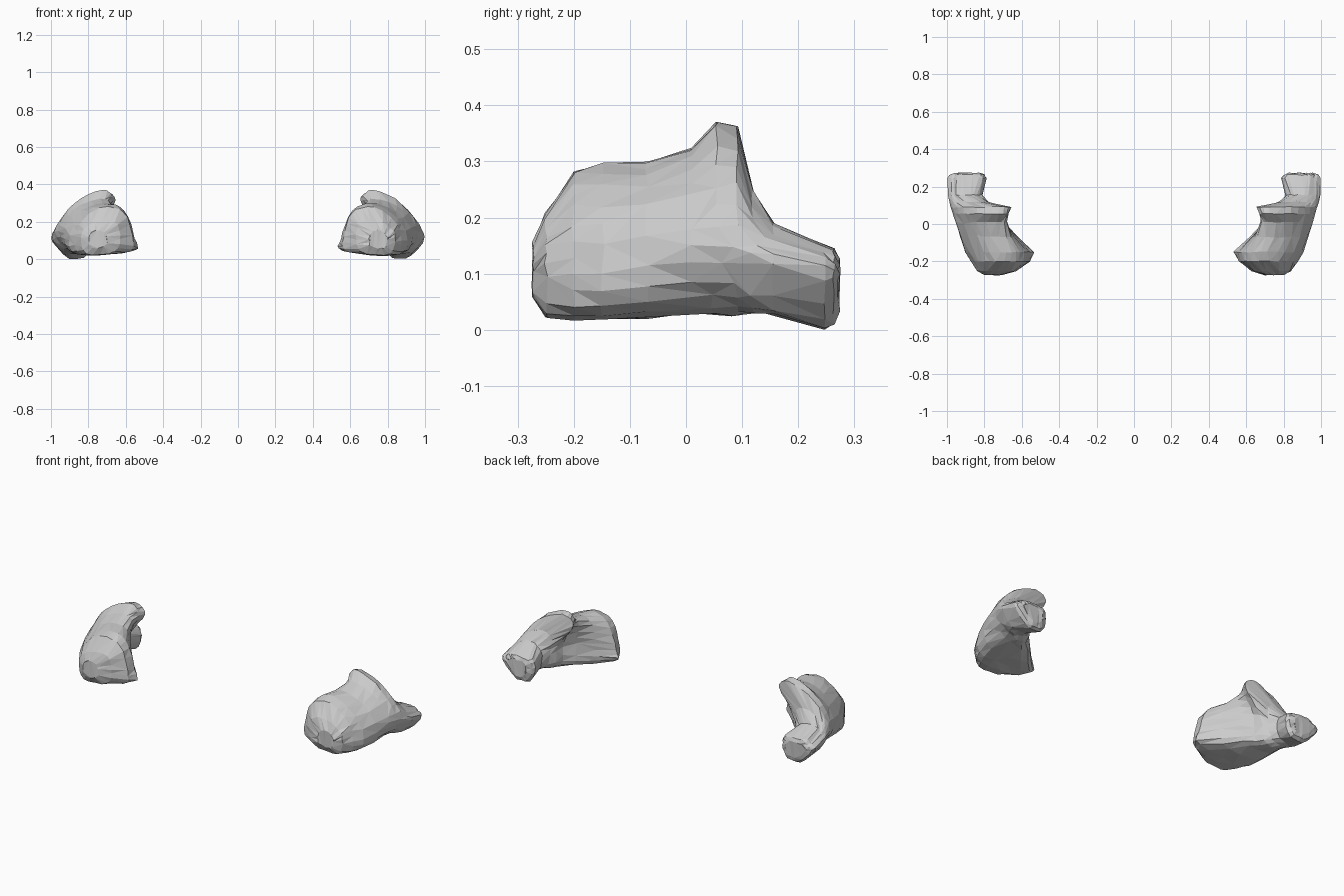
import bpy, bmesh, random
from mathutils import Vector

if "Cube" in bpy.data.objects:
    bpy.data.objects.remove(bpy.data.objects["Cube"])

random.seed(4)

# Cross-sections along y: bottom-in, inner-mid, top-in, top-out, outer-mid, bottom-out (x, z)
SECTIONS = [
    (-.272, (.71, .07), (.70, .11), (.72, .15), (.77, .15), (.80, .10), (.78, .06)),
    (-.25, (.66, .04), (.63, .13), (.66, .20), (.76, .20), (.84, .12), (.81, .03)),
    (-.20, (.59, .04), (.565, .12), (.61, .25), (.72, .28), (.87, .13), (.84, .025)),
    (-.15, (.56, .045), (.55, .11), (.61, .26), (.71, .295), (.90, .13), (.86, .025)),
    (-.07, (.64, .04), (.63, .15), (.66, .28), (.75, .295), (.93, .14), (.88, .03)),
    (.01, (.71, .045), (.70, .17), (.68, .30), (.76, .32), (.955, .15), (.89, .04)),
    (.055, (.76, .045), (.74, .19), (.67, .31), (.725, .372), (.97, .15), (.89, .04)),
    (.09, (.78, .045), (.75, .18), (.655, .31), (.72, .36), (.98, .15), (.90, .04)),
    (.118, (.81, .045), (.785, .13), (.785, .225), (.84, .25), (.985, .14), (.92, .04)),
    (.155, (.83, .04), (.81, .12), (.84, .175), (.91, .19), (.995, .12), (.93, .035)),
    (.247, (.82, .012), (.79, .08), (.81, .14), (.92, .152), (.995, .095), (.90, .003)),
]
STEPS = 4


def smooth_loop(pts):
    """Closed Catmull-Rom curve through the control points."""
    pts = [Vector(p) for p in pts]
    # full, rounded outer shoulder between top-out and outer-mid
    d = pts[4] - pts[3]
    pts.insert(4, (pts[3] + pts[4]) / 2 + Vector((-d.y, d.x)) * .14)
    out, n = [], len(pts)
    for i in range(n):
        a, b, c, d = (pts[(i + k) % n] for k in (-1, 0, 1, 2))
        for s in range(STEPS):
            t = s / STEPS
            out.append(.5 * (2 * b + (c - a) * t + (2 * a - 5 * b + 4 * c - d) * t * t
                             + (3 * b - a - 3 * c + d) * t ** 3))
    return out


def build_lobe(name, side):
    bm = bmesh.new()
    rings = []
    for y, *pts in SECTIONS:
        rings.append([bm.verts.new((side * p.x, y, max(p.y, 0))) for p in smooth_loop(pts)])
    # rounded back end
    last = [v.co.copy() for v in rings[-1]]
    mid = sum(last, Vector()) / len(last)
    for scale, dy in ((.88, .017), (.62, .025)):
        rings.append([bm.verts.new(mid + (p - mid) * scale + Vector((0, dy, 0))) for p in last])
    n = len(rings[0])
    for r0, r1 in zip(rings, rings[1:]):
        for i in range(n):
            j = (i + 1) % n
            bm.faces.new((r0[i], r0[j], r1[j], r1[i]))
    # end caps
    bm.faces.new(rings[0])
    bm.faces.new(rings[-1])
    # slight irregularity for the carved, faceted look
    for v in bm.verts:
        v.co += Vector([random.uniform(-.003, .003) for _ in range(3)])
        v.co.z = max(v.co.z, 0)
    bmesh.ops.triangulate(bm, faces=bm.faces)
    bmesh.ops.recalc_face_normals(bm, faces=bm.faces)
    mesh = bpy.data.meshes.new(name)
    bm.to_mesh(mesh)
    bm.free()
    ob = bpy.data.objects.new(name, mesh)
    bpy.context.collection.objects.link(ob)
    dec = ob.modifiers.new("facets", 'DECIMATE')
    dec.ratio = .75
    return ob


# Mirrored pair of lobes
build_lobe("right_lobe", 1)
build_lobe("left_lobe", -1)
